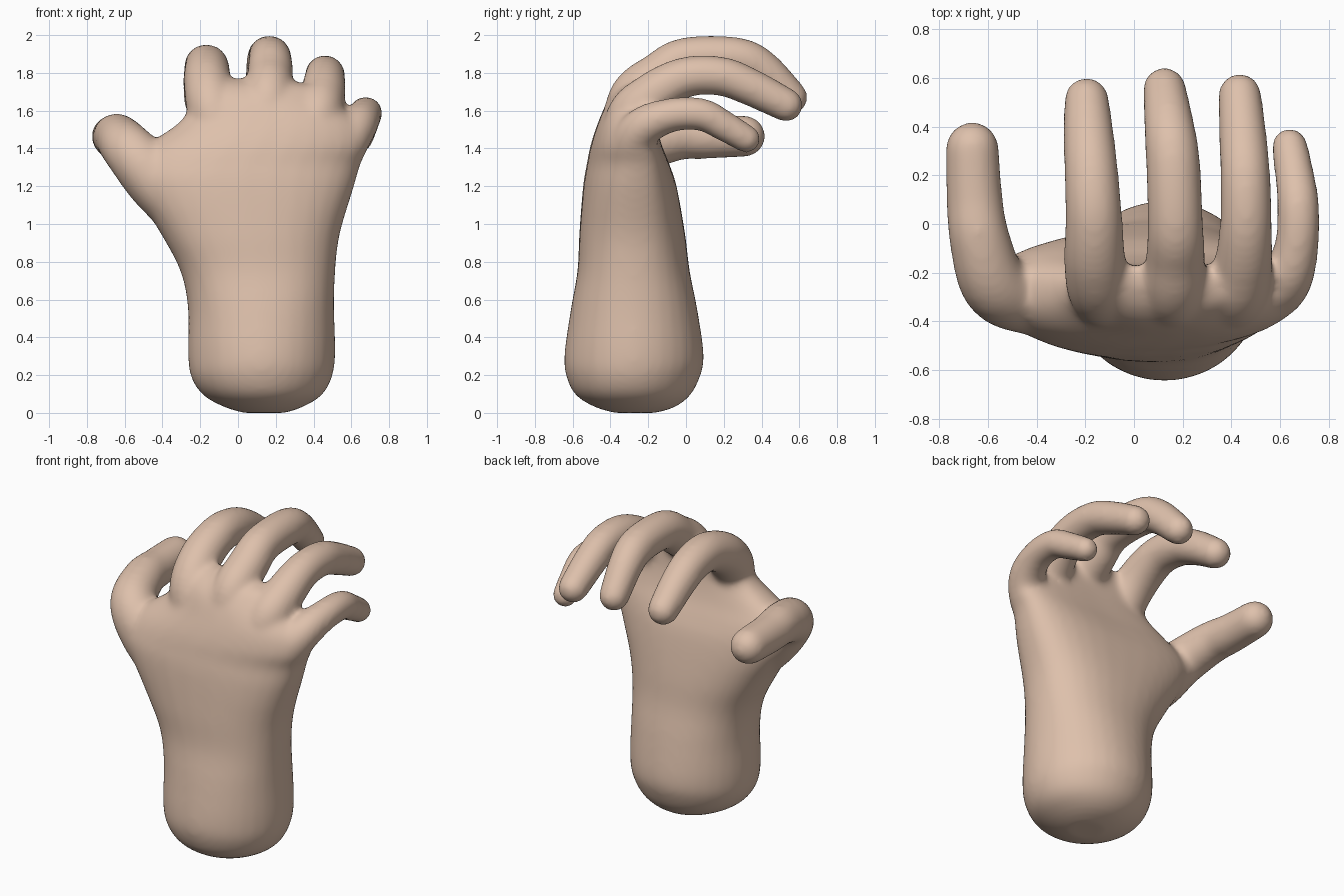
import bpy, bmesh, math
from mathutils import Vector

if "Cube" in bpy.data.objects:
    bpy.data.objects.remove(bpy.data.objects["Cube"])

skin = bpy.data.materials.new("skin beige")
skin.diffuse_color = (0.73, 0.53, 0.41, 1)
skin.use_nodes = True
skin.node_tree.nodes["Principled BSDF"].inputs["Base Color"].default_value = skin.diffuse_color
SEG = 32


def spline(rows, n=6):
    """Catmull-Rom through rows of numbers."""
    out = []
    for i in range(len(rows) - 1):
        a, b, c, d = (rows[max(0, min(len(rows) - 1, i + k))] for k in (-1, 0, 1, 2))
        for s in range(n):
            t = s / n
            out.append([0.5 * (2 * q + (r - p) * t + (2 * p - 5 * q + 4 * r - u) * t * t
                               + (3 * q - p - 3 * r + u) * t ** 3)
                        for p, q, r, u in zip(a, b, c, d)])
    out.append(list(rows[-1]))
    return out


def loft(bm, rings):
    vs = [[bm.verts.new(p) for p in ring] for ring in rings]
    for a, b in zip(vs, vs[1:]):
        for i in range(SEG):
            j = (i + 1) % SEG
            bm.faces.new((a[i], a[j], b[j], b[i]))
    bm.faces.new(vs[0][::-1])
    bm.faces.new(vs[-1])


def palm_ring(z, x0, x1, y0, y1, cup):
    """Rounded section, squarer higher up, whose sides are bent forward by cup."""
    e = 1 - 0.2 * min(1, max(0, (z - 0.3) / 0.8))
    ring = []
    for i in range(SEG):
        a = 2 * math.pi * i / SEG
        c, s = math.cos(a), math.sin(a)
        u = math.copysign(abs(c) ** e, c)
        v = math.copysign(abs(s) ** e, s)
        ring.append(((x0 + x1) / 2 + u * (x1 - x0) / 2,
                     (y0 + y1) / 2 + v * (y1 - y0) / 2 + cup * u * u, z))
    return ring


def finger(bm, rows):
    """Tube through (x, y, z, radius) with a rounded tip."""
    pts = spline(rows)
    d = (Vector(pts[-1][:3]) - Vector(pts[-2][:3])).normalized()
    end, r = Vector(pts[-1][:3]), pts[-1][3]
    for k in range(1, 7):
        a = math.radians(14 * k)
        pts.append([*(end + d * r * math.sin(a)), r * math.cos(a)])
    rings = []
    for i, p in enumerate(pts):
        t = Vector(pts[min(i + 1, len(pts) - 1)][:3]) - Vector(pts[max(i - 1, 0)][:3])
        t.normalize()
        side = (Vector((1, 0, 0)) - t * t.x).normalized()
        up = t.cross(side)
        rings.append([Vector(p[:3]) + p[3] * (side * math.cos(2 * math.pi * k / SEG)
                      + up * math.sin(2 * math.pi * k / SEG)) for k in range(SEG)])
    loft(bm, rings)


bm = bmesh.new()

# wrist and palm: z, x0, x1, y0, y1, cup
palm = [(0.0, 0.03, 0.25, -0.38, -0.16, 0), (0.03, -0.07, 0.34, -0.48, -0.06, 0),
        (0.09, -0.18, 0.44, -0.58, 0.02, 0), (0.18, -0.245, 0.495, -0.63, 0.07, 0),
        (0.3, -0.265, 0.515, -0.645, 0.095, 0), (0.55, -0.265, 0.51, -0.61, 0.06, 0),
        (0.75, -0.305, 0.515, -0.575, 0.02, 0), (0.95, -0.41, 0.54, -0.565, -0.005, 0.01),
        (1.2, -0.56, 0.615, -0.545, -0.05, 0.03), (1.32, -0.57, 0.65, -0.525, -0.09, 0.05),
        (1.42, -0.48, 0.69, -0.505, -0.13, 0.05), (1.54, -0.31, 0.64, -0.465, -0.16, 0.04),
        (1.66, -0.23, 0.48, -0.41, -0.17, 0.03), (1.73, -0.16, 0.4, -0.34, -0.17, 0.0),
        (1.77, -0.1, 0.2, -0.25, -0.17, 0.0)]
loft(bm, [palm_ring(*r) for r in spline(palm, 4)])

# fingers and thumb: x, y, z, radius
index = [(-0.05, -0.33, 1.3, .09), (-0.13, -0.29, 1.58, .13), (-0.16, -0.17, 1.74, .128),
         (-0.165, 0.02, 1.83, .118), (-0.175, 0.2, 1.82, .112), (-0.185, 0.35, 1.755, .105),
         (-0.195, 0.51, 1.65, .093)]
middle = [(0.13, -0.35, 1.34, .09), (0.16, -0.295, 1.65, .125), (0.17, -0.14, 1.79, .122),
          (0.17, 0.0, 1.873, .115), (0.16, 0.26, 1.878, .112), (0.145, 0.4, 1.82, .104),
          (0.125, 0.555, 1.67, .09)]
ring = [(0.32, -0.34, 1.3, .09), (0.41, -0.3, 1.55, .13), (0.447, -0.18, 1.68, .122),
        (0.46, -0.01, 1.775, .108), (0.458, 0.18, 1.783, .104), (0.45, 0.33, 1.73, .1),
        (0.435, 0.53, 1.63, .09)]
little = [(0.4, -0.28, 1.1, .07), (0.54, -0.29, 1.38, .115), (0.625, -0.23, 1.51, .108),
          (0.67, -0.08, 1.576, .091), (0.675, 0.08, 1.58, .087), (0.66, 0.2, 1.52, .082),
          (0.64, 0.32, 1.45, .075)]
thumb = [(-0.2, -0.28, 1.0, .16), (-0.42, -0.29, 1.22, .165), (-0.57, -0.25, 1.385, .142),
         (-0.635, -0.06, 1.458, .125), (-0.655, 0.1, 1.46, .116), (-0.665, 0.31, 1.465, .11)]
for rows in (index, middle, ring, little, thumb):
    finger(bm, rows)

bmesh.ops.recalc_face_normals(bm, faces=bm.faces)
me = bpy.data.meshes.new("hand")
bm.to_mesh(me)
bm.free()
me.materials.append(skin)
hand = bpy.data.objects.new("hand", me)
bpy.context.collection.objects.link(hand)

# fuse the parts into one skin and soften the joins
rem = hand.modifiers.new("fuse", 'REMESH')
rem.mode = 'VOXEL'
rem.voxel_size = 0.016
rem.use_smooth_shade = True
sm = hand.modifiers.new("soften", 'SMOOTH')
sm.factor = 0.5
sm.iterations = 20
for p in me.polygons:
    p.use_smooth = True
